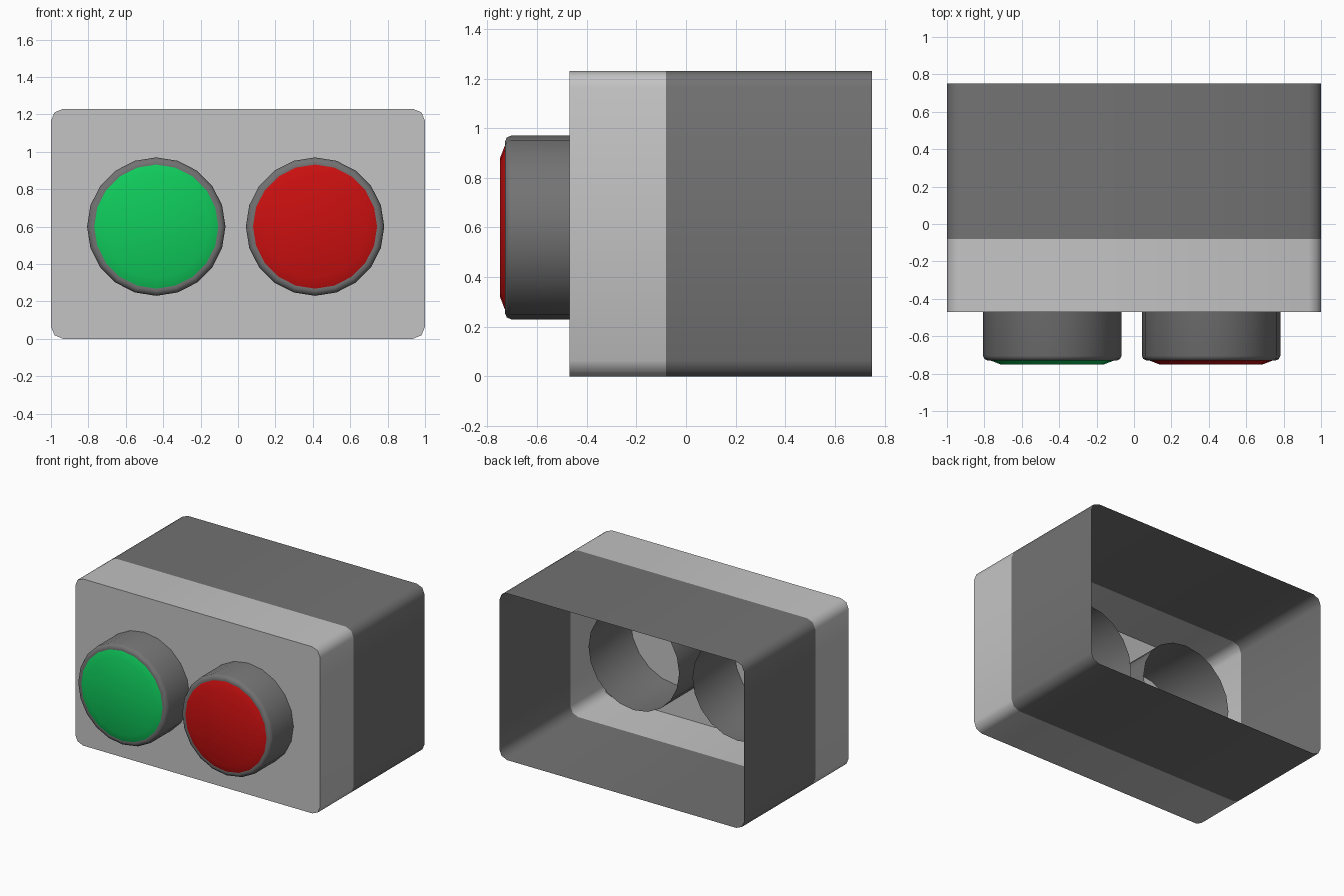
import bpy, bmesh
from math import cos, sin, pi, radians

cube = bpy.data.objects.get("Cube")
if cube:
    bpy.data.objects.remove(cube)


def material(name, color):
    m = bpy.data.materials.new(name)
    m.use_nodes = True
    m.diffuse_color = (*color, 1)
    m.node_tree.nodes["Principled BSDF"].inputs["Base Color"].default_value = (*color, 1)
    return m


LIGHT = material("light grey", (0.55, 0.55, 0.55))
DARK = material("dark grey", (0.17, 0.17, 0.17))
GREEN = material("green", (0.005, 0.60, 0.107))
RED = material("red", (0.60, 0.005, 0.005))


def loft(name, rings, mat, cap_start=False, cap_end=False):
    """Skin closed rings of points, optionally closing either end."""
    bm = bmesh.new()
    loops = [[bm.verts.new(p) for p in ring] for ring in rings]
    for a, b in zip(loops, loops[1:]):
        for i in range(len(a)):
            j = (i + 1) % len(a)
            bm.faces.new((a[i], a[j], b[j], b[i]))
    if cap_start:
        bm.faces.new(loops[0][::-1])
    if cap_end:
        bm.faces.new(loops[-1])
    mesh = bpy.data.meshes.new(name)
    bm.to_mesh(mesh)
    bm.free()
    mesh.materials.append(mat)
    obj = bpy.data.objects.new(name, mesh)
    bpy.context.collection.objects.link(obj)
    bpy.ops.object.select_all(action="DESELECT")
    obj.select_set(True)
    bpy.context.view_layer.objects.active = obj
    bpy.ops.object.shade_smooth_by_angle(angle=radians(50))
    return obj


def box_ring(y, height=1.23, r=0.065, steps=2):
    """Rounded rectangle outline of the housing at depth y."""
    corners = [(1 - r, height - r), (r - 1, height - r), (r - 1, r), (1 - r, r)]
    ring = []
    for k, (cx, cz) in enumerate(corners):
        for s in range(steps + 1):
            a = (k + s / steps) * pi / 2
            ring.append((cx + r * cos(a), y, cz + r * sin(a)))
    return ring[::-1]


def circle(x, y, r, sides=20, z=0.6):
    return [(x + r * cos(-2 * pi * i / sides), y, z + r * sin(-2 * pi * i / sides))
            for i in range(sides)]


# Housing: closed light front, dark rear shell open at the back
FRONT, SEAM, BACK = -0.47, -0.08, 0.75
loft("front_housing", [box_ring(SEAM), box_ring(FRONT)], LIGHT, cap_end=True)
loft("rear_housing", [box_ring(BACK), box_ring(SEAM)], DARK)

# Buttons: hollow barrels running through the panel, with coloured caps
BARREL = [(0.02, 0.37), (-0.705, 0.37), (-0.722, 0.362), (-0.73, 0.345), (-0.729, 0.33)]
CAP = [(-0.729, 0.332), (-0.75, 0.278)]
for label, x, mat in (("green", -0.437, GREEN), ("red", 0.412, RED)):
    loft(label + "_button_barrel", [circle(x, y, r) for y, r in BARREL], DARK)
    loft(label + "_button_cap", [circle(x, y, r) for y, r in CAP], mat, cap_end=True)
